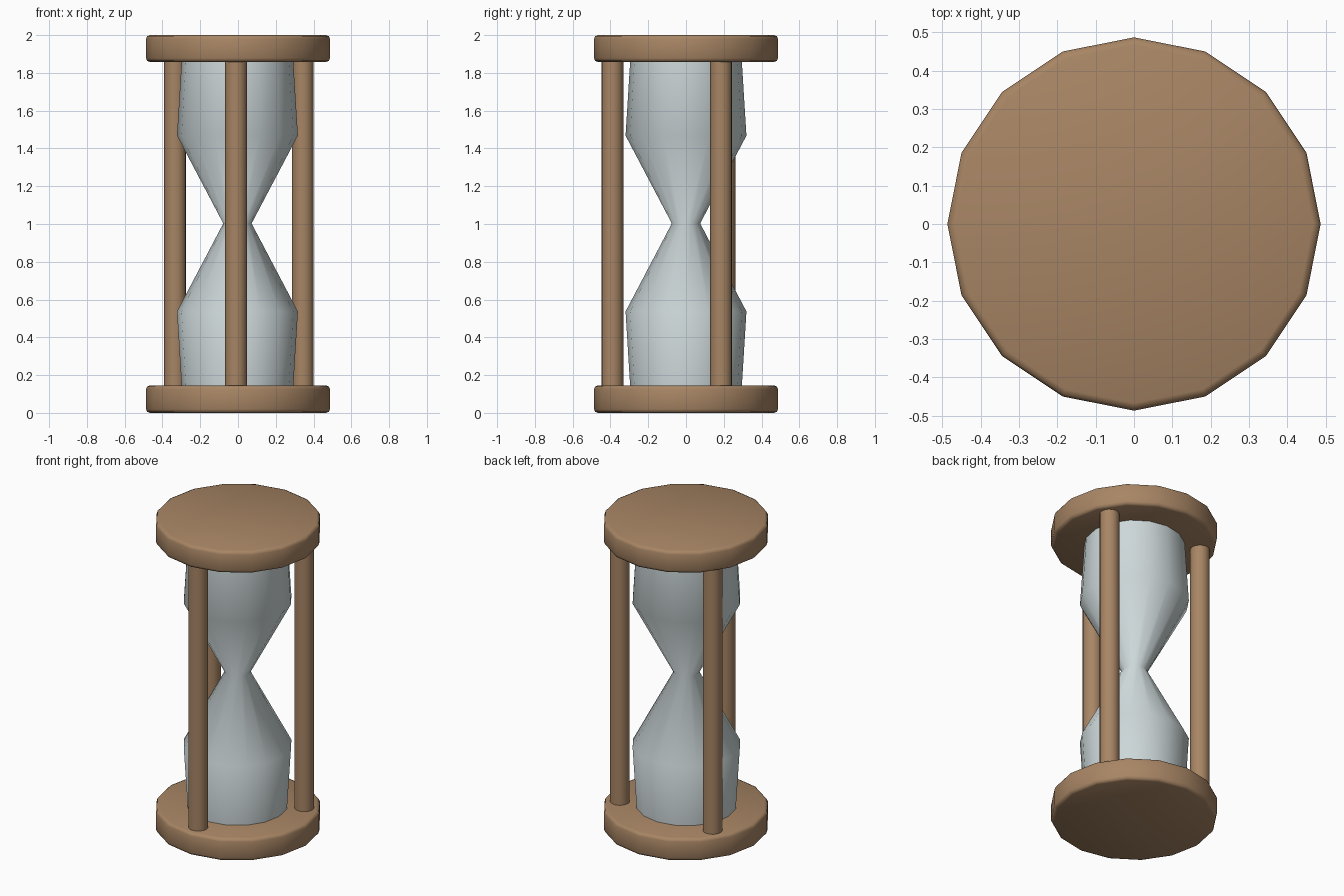
import bpy, bmesh, math

if "Cube" in bpy.data.objects:
    bpy.data.objects.remove(bpy.data.objects["Cube"])


def material(name, rgb):
    m = bpy.data.materials.new(name)
    m.diffuse_color = (*rgb, 1)
    m.use_nodes = True
    m.node_tree.nodes["Principled BSDF"].inputs["Base Color"].default_value = m.diffuse_color
    return m


wood = material("warm_wood", (0.39, 0.235, 0.128))
glass = material("pale_glass", (0.61, 0.68, 0.69))


def turned(name, profile, mat, x=0, y=0, sides=16, angle=40):
    """Lathe a (radius, z) profile around a vertical axis, with capped ends."""
    bm = bmesh.new()
    rings = [[bm.verts.new((r * math.cos(2 * math.pi * i / sides),
                            r * math.sin(2 * math.pi * i / sides), z))
              for i in range(sides)] for r, z in profile]
    for a, b in zip(rings, rings[1:]):
        for i in range(sides):
            j = (i + 1) % sides
            bm.faces.new((a[i], a[j], b[j], b[i]))
    bm.faces.new(rings[0][::-1])
    bm.faces.new(rings[-1])
    mesh = bpy.data.meshes.new(name)
    bm.to_mesh(mesh)
    bm.free()
    obj = bpy.data.objects.new(name, mesh)
    obj.location = (x, y, 0)
    mesh.materials.append(mat)
    bpy.context.collection.objects.link(obj)
    bpy.ops.object.select_all(action='DESELECT')
    obj.select_set(True)
    bpy.context.view_layer.objects.active = obj
    bpy.ops.object.shade_smooth_by_angle(angle=math.radians(angle))
    return obj


# Round end plates with softened rims
R = 0.487
for name, z0, z1 in (("bottom_plate", 0, 0.145), ("top_plate", 1.858, 2.0)):
    turned(name, [(R - 0.02, z0), (R - 0.006, z0 + 0.006), (R, z0 + 0.02),
                  (R, z1 - 0.02), (R - 0.006, z1 - 0.006), (R - 0.02, z1)],
           wood, angle=50)

# Glass bulbs joined at a narrow neck
turned("glass_bulbs", [(0.295, 0.13), (0.32, 0.537), (0.075, 1.003),
                       (0.32, 1.468), (0.295, 1.87)], glass, x=-0.003, angle=65)

# Three posts evenly spaced around the glass
for k in range(3):
    a = math.radians(28.5 + 120 * k)
    turned(f"post_{k + 1}", [(0.058, 0.13), (0.058, 1.87)], wood,
           0.39 * math.cos(a), 0.39 * math.sin(a))
